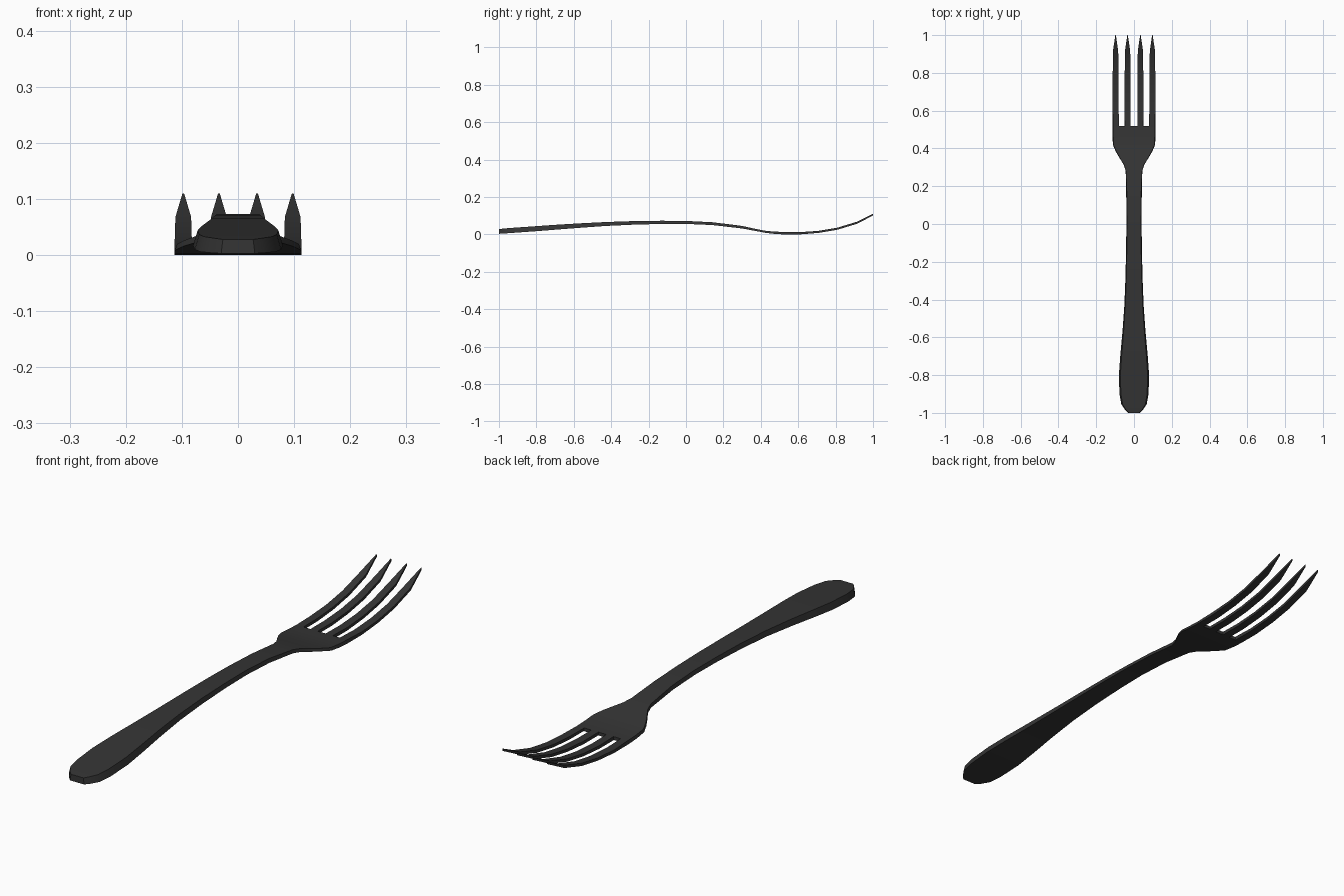
import bpy, bmesh

if "Cube" in bpy.data.objects:
    bpy.data.objects.remove(bpy.data.objects["Cube"])

# Stations along the fork: y, half width, bottom z, top z
BODY = [
    (-1.00, 0.030, 0.004, 0.029), (-0.985, 0.046, 0.005, 0.031),
    (-0.955, 0.067, 0.007, 0.034), (-0.90, 0.077, 0.011, 0.038),
    (-0.80, 0.080, 0.018, 0.045), (-0.70, 0.073, 0.026, 0.052),
    (-0.57, 0.061, 0.036, 0.060), (-0.43, 0.051, 0.046, 0.067),
    (-0.28, 0.045, 0.053, 0.072), (-0.13, 0.042, 0.057, 0.074),
    (0.00, 0.040, 0.057, 0.073), (0.14, 0.041, 0.051, 0.066),
    (0.28, 0.044, 0.035, 0.049), (0.315, 0.055, 0.030, 0.043),
    (0.35, 0.077, 0.023, 0.035), (0.385, 0.097, 0.017, 0.028),
    (0.42, 0.112, 0.010, 0.021), (0.47, 0.1135, 0.004, 0.016),
    (0.52, 0.1135, 0.001, 0.014)]
# Tine stations: y, tine half width, bottom z, top z
TINES = [
    (0.61, 0.0160, 0.001, 0.013), (0.71, 0.0155, 0.009, 0.020),
    (0.81, 0.0150, 0.026, 0.037), (0.915, 0.0140, 0.058, 0.069),
    (1.00, 0.0015, 0.102, 0.111)]
CENTRES = (-0.0975, -0.034, 0.034, 0.0975)
EDGES = [c + s * 0.016 for c in CENTRES for s in (-1, 1)]

bm = bmesh.new()


def row(y, xs, z, inset=1.0):
    return [bm.verts.new((x * inset, y, z)) for x in xs]


# Each station carries eight columns, on the top and bottom surfaces
tops, bottoms = [], []
for y, w, lo, hi in BODY:
    xs = [e * w / 0.1135 for e in EDGES]
    chamfer = 0.9 if y < 0.2 else 0.97
    tops.append(row(y, xs, hi, chamfer))
    bottoms.append(row(y, xs, lo))
for y, t, lo, hi in TINES:
    xs = [c + s * t for c in CENTRES for s in (-1, 1)]
    tops.append(row(y, xs, hi))
    bottoms.append(row(y, xs, lo))

last = len(BODY) - 1
for i in range(len(tops) - 1):
    t0, t1, b0, b1 = tops[i], tops[i + 1], bottoms[i], bottoms[i + 1]
    in_tines = i >= last
    # Top and underside, skipping the slots between tines
    for k in range(7):
        if not in_tines or k % 2 == 0:
            bm.faces.new((t0[k], t0[k + 1], t1[k + 1], t1[k]))
            bm.faces.new((b0[k], b1[k], b1[k + 1], b0[k + 1]))
    # Side walls of the body or of each tine
    for k in (range(8) if in_tines else (0, 7)):
        bm.faces.new((t0[k], t1[k], b1[k], b0[k]))

# End caps: handle butt, slot roots and tine points
for k in range(7):
    bm.faces.new((tops[0][k], tops[0][k + 1], bottoms[0][k + 1], bottoms[0][k]))
    end = last if k % 2 else -1
    t, b = tops[end], bottoms[end]
    bm.faces.new((t[k], t[k + 1], b[k + 1], b[k]))
bmesh.ops.recalc_face_normals(bm, faces=bm.faces)

# Rest the head on the ground plane
bmesh.ops.translate(bm, verts=bm.verts, vec=(0, 0, -min(v.co.z for v in bm.verts)))

mesh = bpy.data.meshes.new("fork")
bm.to_mesh(mesh)
bm.free()
fork = bpy.data.objects.new("fork", mesh)
bpy.context.collection.objects.link(fork)

# Dark steel finish
mat = bpy.data.materials.new("dark_steel")
mat.diffuse_color = (0.035, 0.035, 0.035, 1)
mat.use_nodes = True
mat.node_tree.nodes["Principled BSDF"].inputs["Base Color"].default_value = mat.diffuse_color
mesh.materials.append(mat)

bpy.context.view_layer.objects.active = fork
fork.select_set(True)
bpy.ops.object.shade_smooth_by_angle(angle=0.6)
